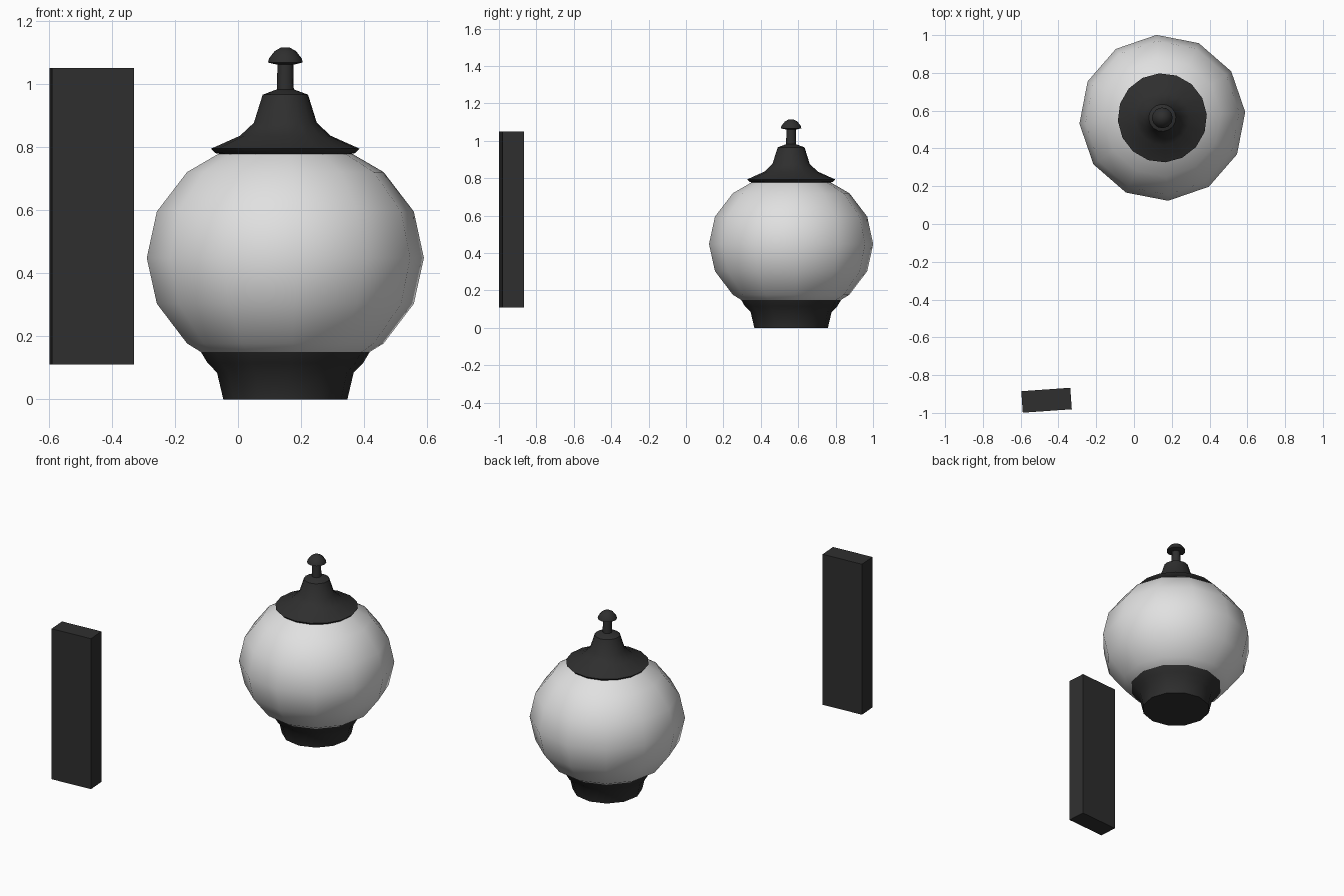
import bpy, bmesh, math

if "Cube" in bpy.data.objects:
    bpy.data.objects.remove(bpy.data.objects["Cube"])

TURN = math.radians(4)
CX, CY = 0.15, 0.562


def material(name, rgb, alpha=1.0):
    m = bpy.data.materials.new(name)
    m.diffuse_color = (*rgb, alpha)
    m.use_nodes = True
    m.node_tree.nodes["Principled BSDF"].inputs["Base Color"].default_value = m.diffuse_color
    return m


black = material("black_metal", (0.028, 0.028, 0.028))
white = material("frosted_white", (0.75, 0.75, 0.75), 0.88)


def finish(bm, name, mat, loc, smooth_angle=None):
    bmesh.ops.recalc_face_normals(bm, faces=bm.faces)
    me = bpy.data.meshes.new(name)
    bm.to_mesh(me)
    bm.free()
    ob = bpy.data.objects.new(name, me)
    me.materials.append(mat)
    ob.location = loc
    ob.rotation_euler.z = TURN
    bpy.context.collection.objects.link(ob)
    if smooth_angle:
        bpy.ops.object.select_all(action='DESELECT')
        ob.select_set(True)
        bpy.context.view_layer.objects.active = ob
        bpy.ops.object.shade_smooth_by_angle(angle=math.radians(smooth_angle))
    return ob


def lathe(name, profile, mat, sides=12, cap_bottom=True, cap_top=True, smooth_angle=40):
    """Turn a list of (radius, height) points around the lamp axis."""
    bm = bmesh.new()
    rings = []
    for r, z in profile:
        rings.append([bm.verts.new((r * math.cos(2 * math.pi * i / sides),
                                    r * math.sin(2 * math.pi * i / sides), z))
                      for i in range(sides)])
    for a, b in zip(rings, rings[1:]):
        for i in range(sides):
            j = (i + 1) % sides
            bm.faces.new((a[i], a[j], b[j], b[i]))
    if cap_bottom:
        bm.faces.new(rings[0])
    if cap_top:
        bm.faces.new(rings[-1])
    return finish(bm, name, mat, (CX, CY, 0), smooth_angle)


# Base collar
lathe("lamp_base", [(0.197, 0), (0.217, 0.085), (0.247, 0.115), (0.268, 0.15)], black)

# Globe, open where it meets base and cap
lathe("lamp_globe", [(0.268, 0.15), (0.312, 0.177), (0.408, 0.303), (0.44, 0.448),
                     (0.408, 0.595), (0.312, 0.72), (0.212, 0.778)],
      white, cap_bottom=False, cap_top=False)

# Flared cap
lathe("lamp_cap", [(0.2, 0.776), (0.222, 0.78), (0.236, 0.794), (0.144, 0.835), (0.1, 0.876),
                   (0.072, 0.965), (0.027, 0.982)], black, sides=16)

# Finial stem and knob
lathe("finial_stem", [(0.027, 0.97), (0.025, 1.07)], black)
lathe("finial_knob", [(0.025, 1.06), (0.055, 1.067), (0.052, 1.08),
                      (0.034, 1.103), (0.013, 1.115)], black)

# Separate rectangular block
bm = bmesh.new()
bmesh.ops.create_cube(bm, size=1)
bmesh.ops.scale(bm, vec=(0.26, 0.114, 0.94), verts=bm.verts)
finish(bm, "side_block", black, (-0.463, -0.933, 0.58))
